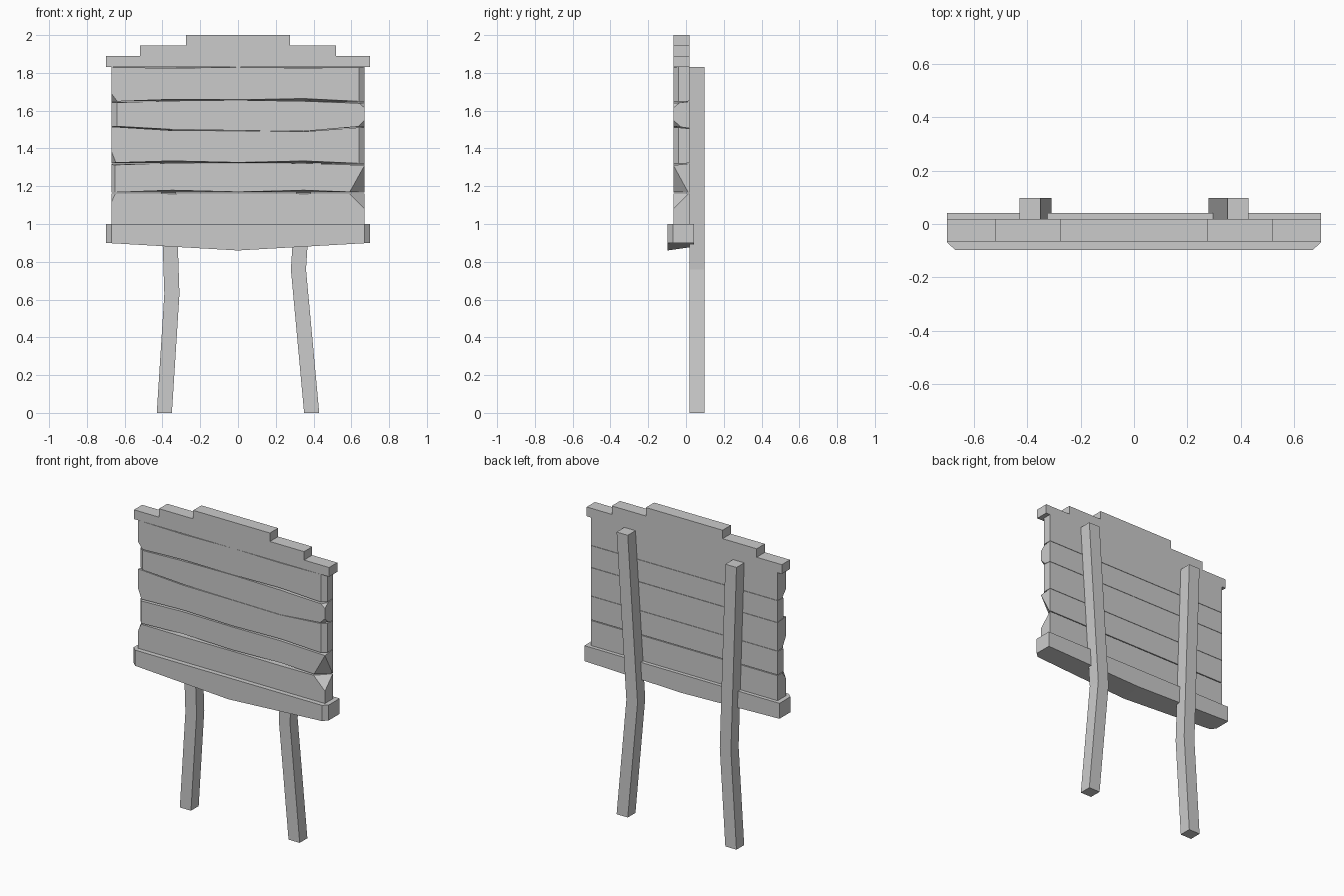
import bpy, bmesh
from mathutils import Vector

cube = bpy.data.objects.get("Cube")
if cube:
    bpy.data.objects.remove(cube, do_unlink=True)

grey = bpy.data.materials.new("plain_grey")
grey.use_nodes = True
COLOUR = (0.6, 0.6, 0.6, 1)
grey.diffuse_color = COLOUR
grey.node_tree.nodes["Principled BSDF"].inputs["Base Color"].default_value = COLOUR

FRONT, BACK = -0.066, 0.018   # board faces
END = 0.67                    # half length of the boards


def loft(name, rings, chips=()):
    """Closed solid through equal rings of points; chips are planes cut off it."""
    bm = bmesh.new()
    loops = [[bm.verts.new(p) for p in ring] for ring in rings]
    n = len(loops[0])
    for a, b in zip(loops, loops[1:]):
        for i in range(n):
            j = (i + 1) % n
            bm.faces.new((a[i], a[j], b[j], b[i]))
    bm.faces.new(loops[0][::-1])
    bm.faces.new(loops[-1])
    for chip in chips:
        a, b, c = map(Vector, chip)
        normal = (b - a).cross(c - a).normalized()
        centre = Vector((0, -0.02, a.z))
        if normal.dot(a - centre) < 0:
            normal.negate()
        bmesh.ops.bisect_plane(bm, geom=bm.verts[:] + bm.edges[:] + bm.faces[:],
                               plane_co=a, plane_no=normal, clear_outer=True)
        bmesh.ops.holes_fill(bm, edges=[e for e in bm.edges if e.is_boundary])
    bmesh.ops.recalc_face_normals(bm, faces=bm.faces[:])
    mesh = bpy.data.meshes.new(name)
    bm.to_mesh(mesh)
    bm.free()
    mesh.materials.append(grey)
    obj = bpy.data.objects.new(name, mesh)
    bpy.context.collection.objects.link(obj)
    return obj


def board(name, low, high, front_low, front_high, chips=()):
    """Board with a straight back and wavy front edges, given as offsets."""
    stations = (-END, -0.35, 0, 0.35, END)
    rings = [[(x, FRONT, low + fl), (x, BACK, low), (x, BACK, high), (x, FRONT, high + fh)]
             for x, fl, fh in zip(stations, front_low, front_high)]
    return loft(name, rings, chips)


def corner(side, z_edge, z_tip, inset, y=-0.03):
    """Plane chopping a front corner at a board end."""
    x = side * END
    return ((x, FRONT, z_tip), (x, y, z_edge), (x - side * inset, FRONT, z_edge))


def upright(side, z, inset, y=-0.04, end=END):
    """Plane shaving a whole front vertical edge."""
    x = side * end
    return ((x, y, z), (x, y, z + 0.1), (x - side * inset, FRONT, z))


# Weathered boards, top to bottom
board("board_1", 1.65, 1.83, (-.002, .01, .008, .014, -.002), (0, -.005, 0, -.004, 0),
      [upright(1, 1.7, .03), corner(-1, 1.65, 1.69, .03)])
board("board_2", 1.507, 1.648, (.012, -.006, -.012, -.016, .012), (-.006, .004, .008, .002, -.01),
      [upright(-1, 1.55, .03), corner(1, 1.645, 1.615, .035), corner(1, 1.515, 1.55, .035)])
board("board_3", 1.322, 1.505, (.002, .012, .004, .012, -.002), (.01, -.01, -.012, -.016, .008),
      [upright(1, 1.4, .03), corner(-1, 1.322, 1.385, .025)])
board("board_4", 1.167, 1.32, (0, .012, .003, .012, 0), (-.008, .003, -.001, .002, -.009),
      [upright(-1, 1.2, .02), corner(1, 1.167, 1.31, .08, .012)])
board("board_5", 1.0, 1.162, (0, 0, 0, 0, 0), (0, -.002, 0, -.002, 0),
      [corner(1, 1.16, 1.08, .08, .012), corner(-1, 1.16, 1.115, .02)])

# Stepped cap, mirrored about the middle
half = [(.70, 1.83), (.70, 1.89), (.52, 1.89), (.52, 1.945), (.275, 1.945), (.275, 2.0)]
outline = half + [(-x, z) for x, z in reversed(half)]
loft("stepped_cap", [[(x, y, z) for x, z in outline] for y in (FRONT, BACK)])

# Bottom rail with a sagging underside and shaved front corners
rail = [[(x, -.097, z), (x, .042, z + lift), (x, .042, 1.0), (x, -.097, 1.0)]
        for x, z, lift in ((-.70, .90, 0), (0, .86, .02), (.70, .90, 0))]
loft("bottom_rail", rail,
     [((s * .70, -.07, .95), (s * .70, -.07, 1), (s * .67, -.097, .95)) for s in (-1, 1)])

# Bent posts
for name, path in (("right_post", ((-.39, 0), (-.35, .63), (-.39, 1.83))),
                   ("left_post", ((.39, 0), (.32, .76), (.39, 1.83)))):
    loft(name, [[(x - .04, .018, z), (x + .04, .018, z), (x + .04, .097, z), (x - .04, .097, z)]
                for x, z in path])
